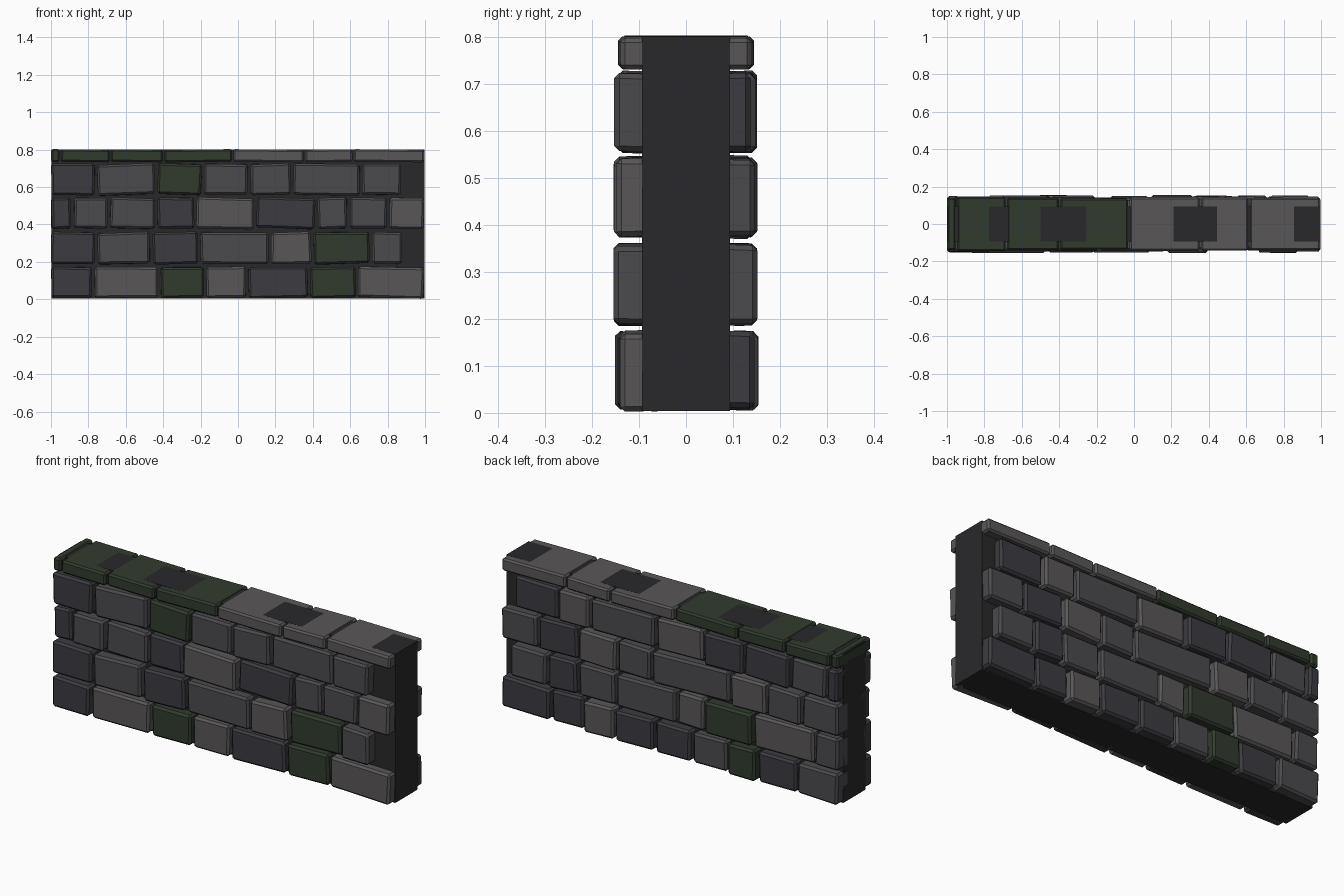
import bpy, bmesh, math, random
from mathutils import Matrix

if "Cube" in bpy.data.objects:
    bpy.data.objects.remove(bpy.data.objects["Cube"])

random.seed(4)
GAP = 0.015


def material(name, rgb):
    m = bpy.data.materials.new(name)
    m.diffuse_color = (*rgb, 1)
    m.use_nodes = True
    m.node_tree.nodes["Principled BSDF"].inputs["Base Color"].default_value = m.diffuse_color
    return m


MATS = {
    "C": material("mortar", (0.022, 0.022, 0.024)),
    "D": material("dark_stone", (0.045, 0.043, 0.052)),
    "M": material("mid_stone", (0.070, 0.067, 0.074)),
    "L": material("light_stone", (0.100, 0.094, 0.096)),
    "G": material("mossy_stone", (0.031, 0.044, 0.027)),
}


def block(name, lo, hi, mat, tilt=0.0, jitter=0.0, bevel=0.0):
    """Box between two corners, tilted in the wall plane, with chipped edges."""
    size = [b - a for a, b in zip(lo, hi)]
    centre = [(a + b) / 2 for a, b in zip(lo, hi)]
    bm = bmesh.new()
    bmesh.ops.create_cube(bm, size=1)
    bmesh.ops.scale(bm, vec=size, verts=bm.verts)
    for v in bm.verts:
        v.co.x += random.uniform(-jitter, jitter)
        v.co.z += random.uniform(-jitter, jitter)
    if bevel:
        bmesh.ops.bevel(bm, geom=bm.edges[:], offset=bevel, segments=1,
                        affect='EDGES', profile=0.5)
    bm.transform(Matrix.Translation(centre) @ Matrix.Rotation(tilt, 4, 'Y'))
    # keep stones inside the wall envelope
    for v in bm.verts:
        v.co.x = max(-1, min(1, v.co.x))
        v.co.z = max(0, v.co.z)
    mesh = bpy.data.meshes.new(name)
    bm.to_mesh(mesh)
    bm.free()
    mesh.materials.append(MATS[mat])
    ob = bpy.data.objects.new(name, mesh)
    bpy.context.collection.objects.link(ob)
    return ob


# mortar core
block("wall_core", (-0.998, -0.094, 0.004), (0.998, 0.094, 0.8), "C")

# courses: joint positions along x and stone colours, bottom to top
LEVELS = [(0.009, 0.172), (0.19, 0.358), (0.378, 0.542), (0.558, 0.724)]
FRONT = [
    ([-1, -.775, -.42, -.175, .05, .38, .635, 1], "DLGLDGL"),
    ([-1, -.76, -.465, -.208, .17, .398, .71, .883], "DMDMLGM"),
    ([-1, -.885, -.69, -.437, -.228, .092, .418, .592, .802, 1], "DMMDLDMML"),
    ([-1, -.76, -.437, -.188, .06, .29, .657, .878], "DMGMMMM"),
]
BACK = [
    ([-1, -.755, -.52, -.345, -.135, .085, .32, .51, .705, 1], "MDGMDDLDD"),
    ([-1, -.855, -.49, -.205, -.04, .32, .54, .72, .942], "MLGLMMDM"),
    ([-1, -.785, -.58, -.36, .11, .31, .54, .78, 1], "MMLMMLDM"),
    ([-1, -.93, -.715, -.445, -.2, .085, .47, .66, .927], "DMDDLMLD"),
]

for side, courses, sign in (("front", FRONT, -1), ("back", BACK, 1)):
    for r, ((z0, z1), (joints, tones)) in enumerate(zip(LEVELS, courses)):
        for i, tone in enumerate(tones):
            x0 = joints[i] + (GAP / 2 if i else 0.002)
            x1 = joints[i + 1] - GAP / 2
            ys = sorted((sign * 0.05, sign * random.uniform(0.136, 0.155)))
            tilt = math.radians(random.uniform(-1.8, 1.8))
            block(f"{side}_stone_{r + 1}_{i + 1}", (x0, ys[0], z0), (x1, ys[1], z1),
                  tone, tilt, 0.003, 0.011)

# capstones run the full depth, each rocked so half of the core top shows
CAP_JOINTS = [-1, -.95, -.683, -.398, -.028, .355, .615, 1]
CAP_TILTS = [0, .7, .7, -.7, .6, -.7, .6]
for i, (tone, tilt) in enumerate(zip("GGGGLLL", CAP_TILTS)):
    x0 = CAP_JOINTS[i] + (0.004 if i else 0.001)
    x1 = CAP_JOINTS[i + 1] - 0.004
    top = 0.8005 if i else 0.804
    y = random.uniform(0.135, 0.145)
    block(f"capstone_{i + 1}", (x0, -y, 0.734), (x1, y, top), tone,
          math.radians(tilt), 0, 0.009)
